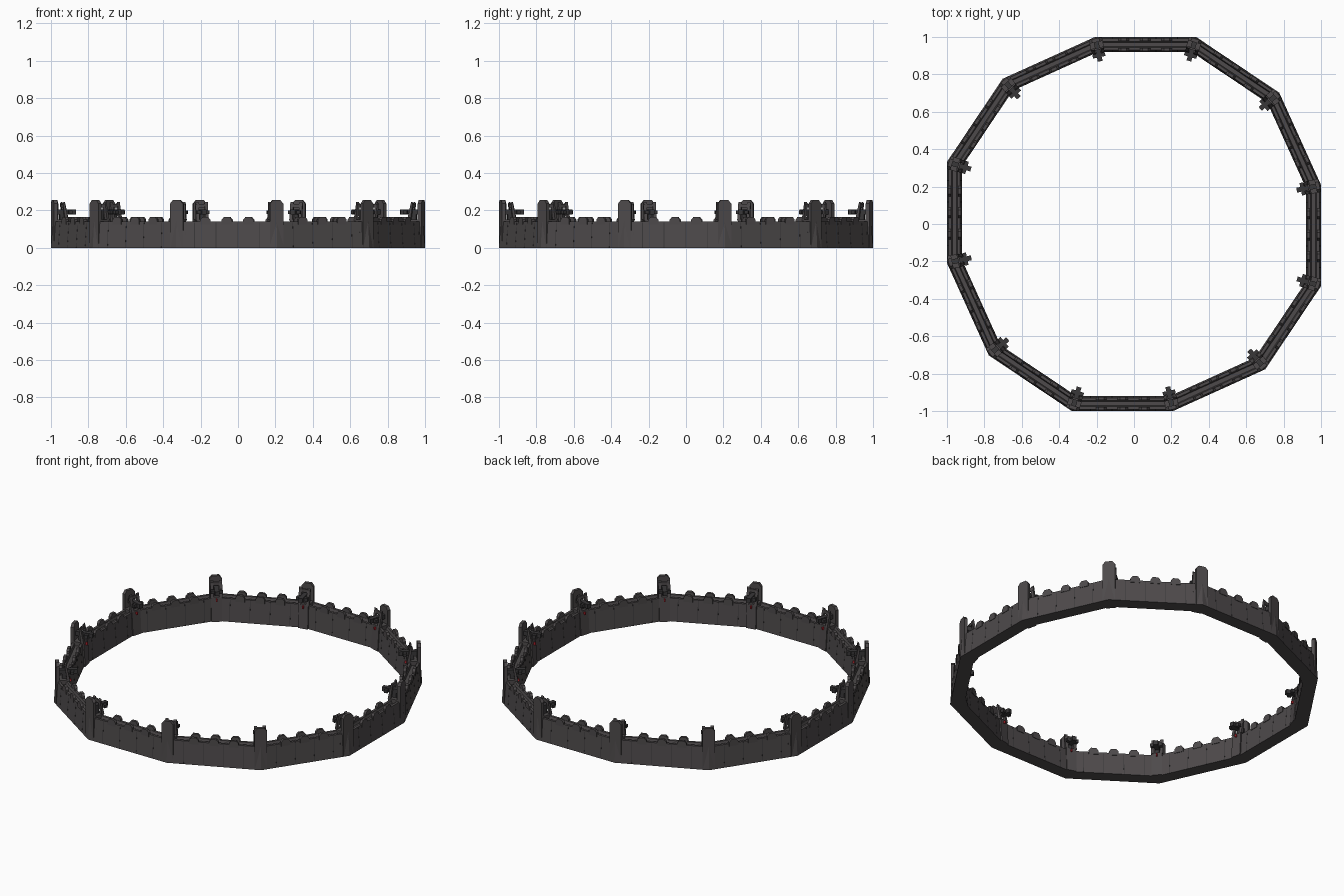
import bpy, bmesh, math
from mathutils import Vector, Matrix

if "Cube" in bpy.data.objects:
    bpy.data.objects.remove(bpy.data.objects["Cube"])


def material(name, c):
    m = bpy.data.materials.new(name)
    m.diffuse_color = (*c, 1)
    m.use_nodes = True
    m.node_tree.nodes["Principled BSDF"].inputs["Base Color"].default_value = m.diffuse_color
    return m


STONE = material("dark_metal", (0.075, 0.068, 0.07))
DARK = material("darker_metal", (0.04, 0.038, 0.04))
RED = material("red_light", (0.5, 0.02, 0.03))

# Twelve corners of the wall centreline: three points turned in quarter steps
base = [Vector((0.32, 0.96)), Vector((-0.20, 0.96)), Vector((-0.675, 0.745))]
corners = [Matrix.Rotation(k * math.pi / 2, 2) @ p for k in range(4) for p in base]
N = len(corners)


def outward(a, b):
    d = (b - a).normalized()
    return Vector((d.y, -d.x))


normals = [outward(corners[i], corners[(i + 1) % N]) for i in range(N)]


def frame(p, n):
    """u runs along the wall, v points outward, z up."""
    return Matrix(((n.y, n.x, 0, p.x), (-n.x, n.y, 0, p.y), (0, 0, 1, 0), (0, 0, 0, 1)))


def prism(bm, M, poly, lo, hi, axis="v"):
    """Extrude a (u,z) outline along v, or a (v,z) outline along u."""
    def pt(a, z, t):
        return M @ (Vector((a, t, z)) if axis == "v" else Vector((t, a, z)))
    r0 = [bm.verts.new(pt(a, z, lo)) for a, z in poly]
    r1 = [bm.verts.new(pt(a, z, hi)) for a, z in poly]
    n = len(poly)
    bm.faces.new(r0)
    bm.faces.new(r1[::-1])
    for i in range(n):
        j = (i + 1) % n
        bm.faces.new((r0[j], r0[i], r1[i], r1[j]))


def box(bm, M, u0, u1, v0, v1, z0, z1):
    prism(bm, M, [(u0, z0), (u1, z0), (u1, z1), (u0, z1)], v0, v1)


def finish(bm, name, mat):
    bmesh.ops.recalc_face_normals(bm, faces=bm.faces)
    me = bpy.data.meshes.new(name)
    bm.to_mesh(me)
    bm.free()
    me.materials.append(mat)
    ob = bpy.data.objects.new(name, me)
    bpy.context.collection.objects.link(ob)


# Curtain wall: trough profile swept round the corners with mitred joints
profile = [(-.04, 0), (.04, 0), (.031, .14), (.016, .14), (.011, .125),
           (-.011, .125), (-.016, .14), (-.031, .14)]
bm = bmesh.new()
rings, miters = [], []
for i, p in enumerate(corners):
    m = (normals[i - 1] + normals[i]).normalized()
    miters.append(m)
    k = 1 / m.dot(normals[i])
    rings.append([bm.verts.new((p.x + m.x * o * k, p.y + m.y * o * k, z)) for o, z in profile])
for i in range(N):
    a, b = rings[i], rings[(i + 1) % N]
    for j in range(len(profile)):
        l = (j + 1) % len(profile)
        bm.faces.new((a[j], a[l], b[l], b[j]))
finish(bm, "curtain_wall", STONE)

# Merlons on both parapets, and panel seams between them
merlon = [(-.027, .125), (.027, .125), (.027, .15), (.015, .165), (-.015, .165), (-.027, .15)]
mer, seams = bmesh.new(), bmesh.new()
for i in range(N):
    a, b = corners[i], corners[(i + 1) % N]
    n = normals[i]
    t = (b - a).normalized()
    mid = (a + b) / 2
    for s in (-1, 0, 1):
        M = frame(mid + t * s * 0.115, n)
        prism(mer, M, merlon, .018, .035)
        prism(mer, M, merlon, -.035, -.018)
    for s in (-1.5, -.5, .5, 1.5):
        M = frame(mid + t * s * 0.115, n)
        for g in (1, -1):
            prism(seams, M, [(g * .03, 0), (g * .0405, 0), (g * .032, .135), (g * .025, .135)],
                  -.0015, .0015, "u")
finish(mer, "merlons", STONE)
finish(seams, "panel_seams", DARK)

# Corner towers
shield, pier, posts, gun, lamp = (bmesh.new() for _ in range(5))
for p, m in zip(corners, miters):
    M = frame(p, m)
    # tall outer shield plate with chamfered top, leaning back at its inner face
    prism(shield, M, [(-.036, 0), (.036, 0), (.036, .236), (.02, .255), (-.02, .255), (-.036, .236)],
          .012, .032)
    # tower body and inner pier
    box(pier, M, -.036, .036, -.03, .014, 0, .15)
    prism(pier, M, [(-.056, 0), (-.02, 0), (-.02, .15), (-.046, .15)], -.03, .03, "u")
    for g in (-1, 1):
        # leaning inner posts and side boxes
        prism(posts, M, [(-.048, .145), (-.03, .145), (-.018, .235), (-.026, .245)],
              g * .025 - .009, g * .025 + .009, "u")
        box(posts, M, g * .042 - .008, g * .042 + .008, .0, .022, .055, .085)
    box(posts, M, -.03, .03, -.03, -.02, .215, .235)
    # inward-facing gun: body, crossbar, mount
    box(gun, M, -.013, .013, -.092, .014, .178, .204)
    box(gun, M, -.034, .034, -.07, -.05, .18, .2)
    box(gun, M, -.01, .01, -.03, -.005, .145, .18)
    # red lamp under the gun
    box(lamp, M, -.004, .004, -.058, -.045, .125, .14)
finish(shield, "tower_shields", STONE)
finish(pier, "tower_piers", STONE)
finish(posts, "tower_posts", STONE)
finish(gun, "tower_guns", DARK)
finish(lamp, "tower_lamps", RED)
